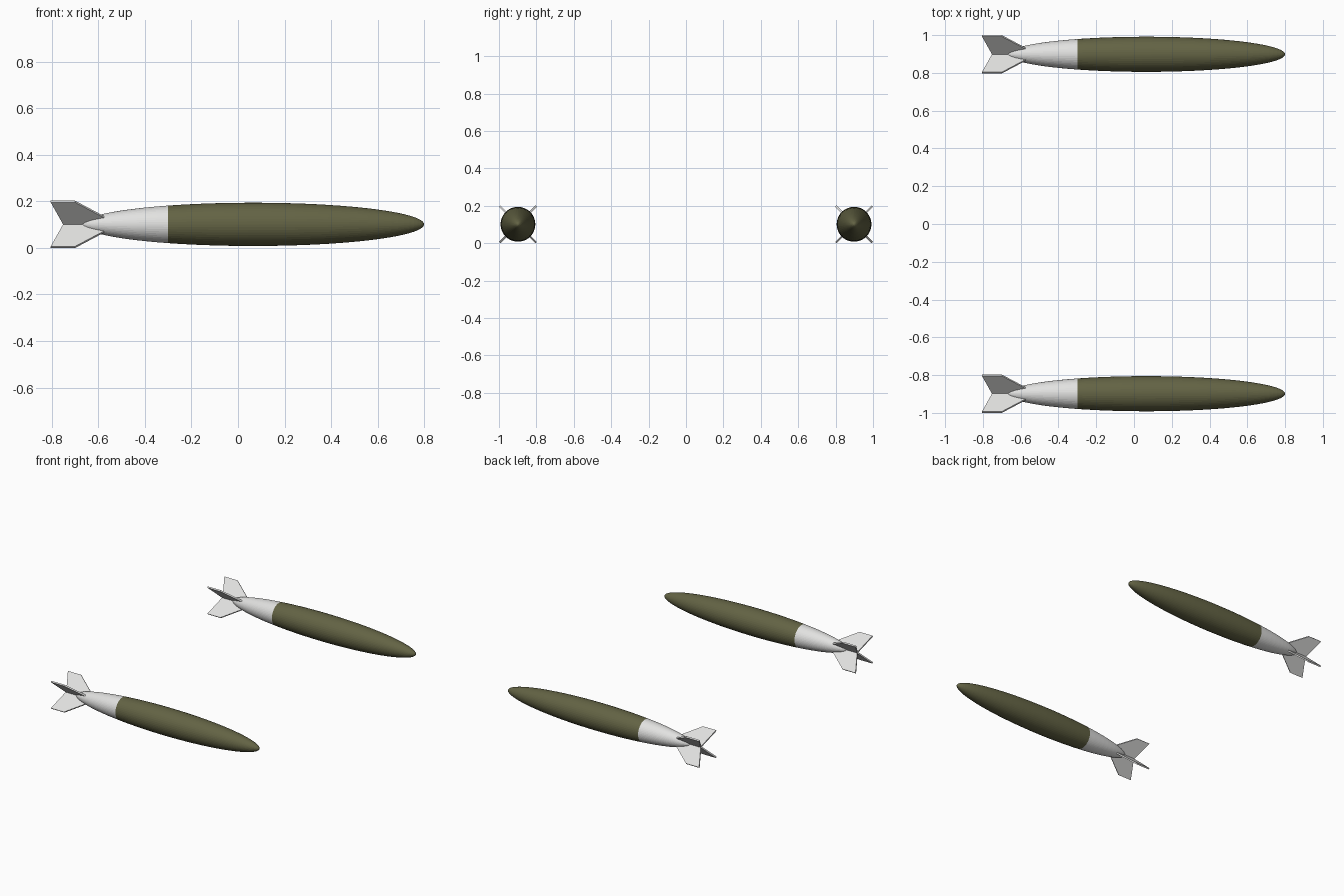
import bpy, bmesh, math
from mathutils import Matrix

if "Cube" in bpy.data.objects:
    bpy.data.objects.remove(bpy.data.objects["Cube"])

SIDES = 48
CY, CZ = 0.8985, 0.1015          # axis of each body
NOSE, TAIL, RADIUS = 0.80, -0.67, 0.093
SPLIT = -0.30                    # where the tail colour begins
FIN_T = 0.010


def material(name, col):
    m = bpy.data.materials.new(name)
    m.diffuse_color = (*col, 1)
    m.use_nodes = True
    m.node_tree.nodes["Principled BSDF"].inputs["Base Color"].default_value = m.diffuse_color
    return m


olive = material("olive green", (0.125, 0.125, 0.058))
white = material("pale grey", (0.76, 0.76, 0.75))


def finish(bm, name, mats, y):
    bmesh.ops.recalc_face_normals(bm, faces=bm.faces)
    me = bpy.data.meshes.new(name)
    bm.to_mesh(me)
    bm.free()
    for m in mats:
        me.materials.append(m)
    ob = bpy.data.objects.new(name, me)
    ob.location = (0, y, CZ)
    bpy.context.collection.objects.link(ob)
    return ob


def body(name, y):
    # ellipsoid lathed around x, with a ring exactly on the colour split
    mid, half = (NOSE + TAIL) / 2, (NOSE - TAIL) / 2
    a_split = math.acos((SPLIT - mid) / half)
    n1, n2 = 30, 14
    angles = [a_split * i / n1 for i in range(n1)]
    angles += [a_split + (math.pi - a_split) * i / n2 for i in range(n2 + 1)]
    bm = bmesh.new()
    prof = [bm.verts.new((mid + half * math.cos(a), 0, RADIUS * math.sin(a))) for a in angles]
    edges = [bm.edges.new(p) for p in zip(prof, prof[1:])]
    bmesh.ops.spin(bm, geom=prof + edges, cent=(0, 0, 0), axis=(1, 0, 0),
                   angle=2 * math.pi, steps=SIDES, use_duplicate=False)
    bmesh.ops.remove_doubles(bm, verts=bm.verts, dist=1e-5)
    for f in bm.faces:
        f.material_index = 1 if f.calc_center_median().x < SPLIT else 0
    finish(bm, name, (olive, white), y)


def fins(name, y):
    # four swept fins in an X, meeting on the axis
    r = (CZ - FIN_T / 2 / math.sqrt(2)) * math.sqrt(2)
    outline = [(-0.515, 0), (-0.70, r), (-0.805, r), (-0.75, 0)]
    bm = bmesh.new()
    for k in range(4):
        rot = Matrix.Rotation(math.radians(45 + 90 * k), 3, 'X')
        f = bm.faces.new([bm.verts.new((x, -FIN_T / 2, z)) for x, z in outline])
        ext = bmesh.ops.extrude_face_region(bm, geom=[f], use_keep_orig=True)
        new = [v for v in ext["geom"] if isinstance(v, bmesh.types.BMVert)]
        bmesh.ops.translate(bm, verts=new, vec=(0, FIN_T, 0))
        bmesh.ops.rotate(bm, verts=list(f.verts) + new, cent=(0, 0, 0), matrix=rot)
    finish(bm, name, (white,), y)


for side, y in (("near", -CY), ("far", CY)):
    body(side + "_body", y)
    fins(side + "_tail_fins", y)
